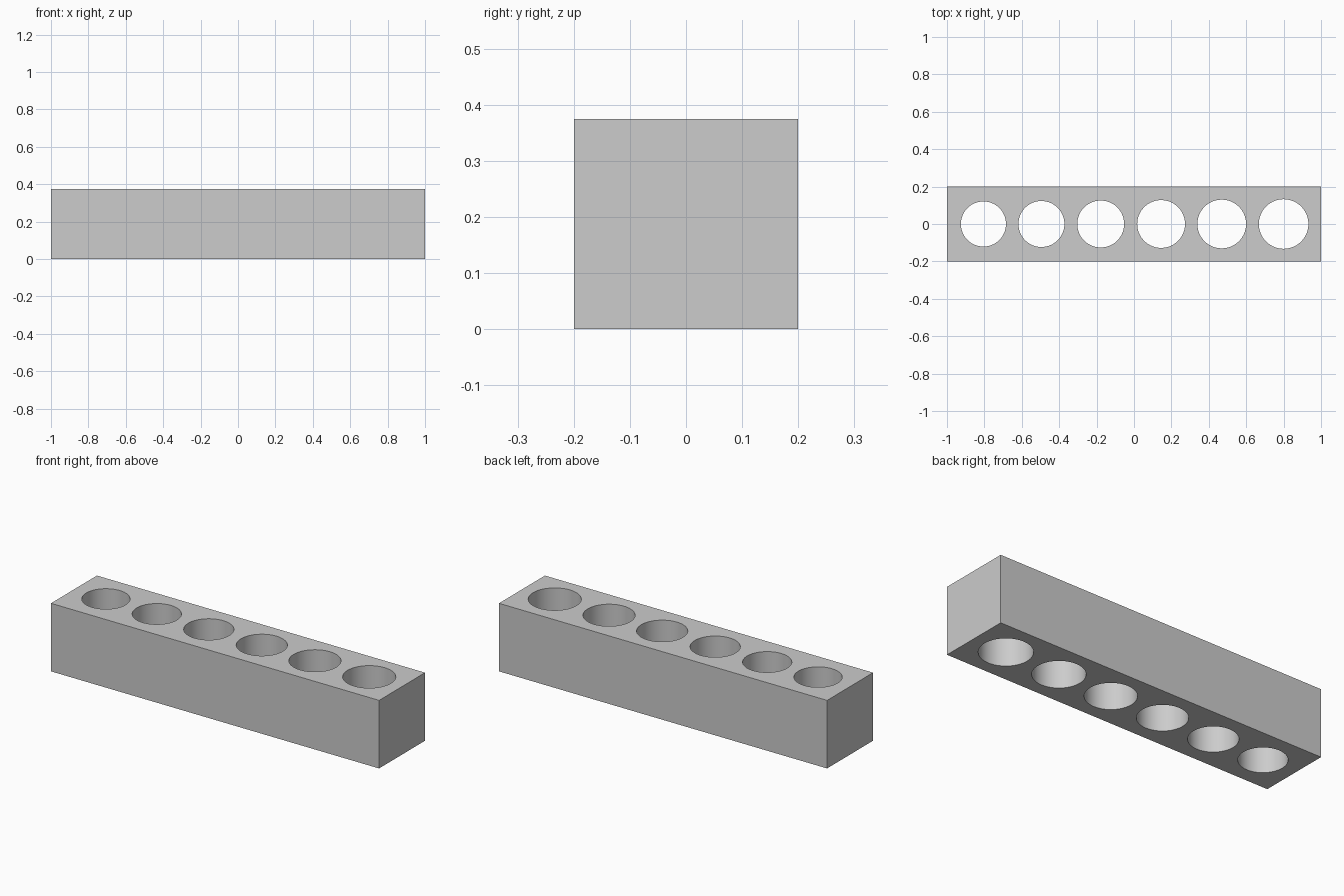
import bpy

cube = bpy.data.objects.get("Cube")
if cube:
    bpy.data.objects.remove(cube, do_unlink=True)

HEIGHT = 0.375
DEPTH = 0.4

grey = bpy.data.materials.new("light grey")
grey.use_nodes = True
colour = (0.604, 0.604, 0.604, 1)
grey.diffuse_color = colour
grey.node_tree.nodes["Principled BSDF"].inputs["Base Color"].default_value = colour

# Rectangular block
bpy.ops.mesh.primitive_cube_add(size=1, location=(0, 0, HEIGHT / 2))
block = bpy.context.object
block.name = "holder_block"
block.scale = (2, DEPTH, HEIGHT)
bpy.ops.object.transform_apply(location=False, rotation=False, scale=True)
block.data.materials.append(grey)

# Six through holes, growing from right to left
centres = (-0.805, -0.495, -0.178, 0.145, 0.469, 0.8)
for i, x in enumerate(centres):
    bpy.ops.mesh.primitive_cylinder_add(
        vertices=96, radius=0.1205 + 0.0024 * i, depth=HEIGHT * 2,
        location=(x, 0, HEIGHT / 2))
    cutter = bpy.context.object
    cutter.name = f"hole_cutter_{i + 1}"
    cutter.data.materials.append(grey)
    cutter.hide_render = True
    cutter.display_type = "WIRE"
    cut = block.modifiers.new(f"hole_{i + 1}", "BOOLEAN")
    cut.operation = "DIFFERENCE"
    cut.solver = "EXACT"
    cut.object = cutter

# Bake the holes, then remove the cutters
bpy.ops.object.select_all(action="DESELECT")
block.select_set(True)
bpy.context.view_layer.objects.active = block
for cut in list(block.modifiers):
    cutter = cut.object
    bpy.ops.object.modifier_apply(modifier=cut.name)
    bpy.data.objects.remove(cutter, do_unlink=True)

# Smooth bores with crisp edges
bpy.ops.object.shade_smooth_by_angle(angle=0.52)
